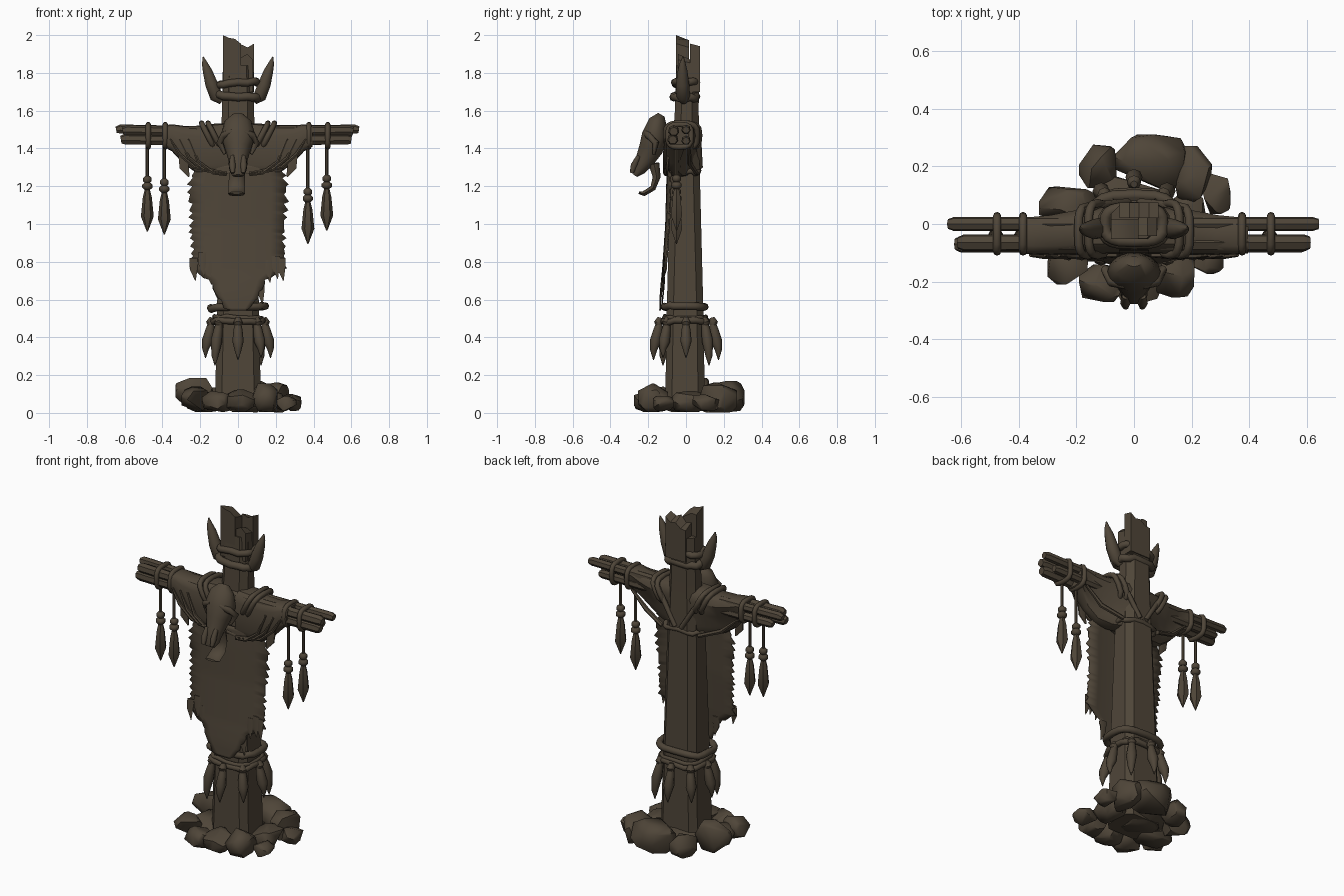
import bpy, bmesh, math, random
from mathutils import Vector

random.seed(7)
cube = bpy.data.objects.get("Cube")
if cube:
    bpy.data.objects.remove(cube, do_unlink=True)

wood = bpy.data.materials.new("dark_brown")
wood.use_nodes = True
COLOUR = (0.078, 0.060, 0.040, 1)
wood.diffuse_color = COLOUR
wood.node_tree.nodes["Principled BSDF"].inputs["Base Color"].default_value = COLOUR
X, Y, Z = Vector((1, 0, 0)), Vector((0, 1, 0)), Vector((0, 0, 1))


def finish(name, bm, angle=40):
    bmesh.ops.recalc_face_normals(bm, faces=bm.faces)
    mesh = bpy.data.meshes.new(name)
    bm.to_mesh(mesh)
    bm.free()
    mesh.shade_smooth()
    mesh.set_sharp_from_angle(angle=math.radians(angle))
    mesh.materials.append(wood)
    ob = bpy.data.objects.new(name, mesh)
    bpy.context.collection.objects.link(ob)
    return ob


def loft(name, rings, closed=False, angle=40):
    """Skin a list of equal rings; cap the ends unless closed."""
    bm = bmesh.new()
    vs = [[bm.verts.new(p) for p in r] for r in rings]
    n = len(vs[0])
    pairs = list(zip(vs, vs[1:])) + ([(vs[-1], vs[0])] if closed else [])
    for a, b in pairs:
        for i in range(n):
            j = (i + 1) % n
            bm.faces.new((a[i], a[j], b[j], b[i]))
    if not closed:
        bm.faces.new(vs[0])
        bm.faces.new(vs[-1])
    return finish(name, bm, angle)


def tube(name, path, radii, ref=Z, sides=8, closed=False, angle=50):
    """Sweep an ellipse along a path; a radius pair is (along ref, across)."""
    path = [Vector(p) for p in path]
    if not isinstance(radii, list):
        radii = [radii] * len(path)
    rings, n = [], len(path)
    for i, (p, r) in enumerate(zip(path, radii)):
        nxt = path[(i + 1) % n] if closed else path[min(i + 1, n - 1)]
        t = (nxt - path[i - 1 if closed else max(i - 1, 0)]).normalized()
        u = (ref - t * ref.dot(t)).normalized()
        v = t.cross(u)
        a, b = r if isinstance(r, tuple) else (r, r)
        rings.append([p + u * a * math.cos(k * math.tau / sides)
                      + v * b * math.sin(k * math.tau / sides) for k in range(sides)])
    return loft(name, rings, closed, angle)


def squircle(hx, hy, n=20, power=0.6):
    for k in range(n):
        c, s = math.cos(k * math.tau / n), math.sin(k * math.tau / n)
        yield (hx * math.copysign(abs(c) ** power, c), hy * math.copysign(abs(s) ** power, s))


def rope_ring(name, z, hx, hy, r, cy=0, tilt=0, wobble=0.006):
    """Rope tied around the post."""
    pts = [(x, y + cy, z + tilt * x + random.uniform(-wobble, wobble)) for x, y in squircle(hx, hy)]
    tube(name, pts, r, Z, 8, True)


def rope_loop(name, x, cy, cz, hy, hz, r, lean=0):
    """Rope tied around the cross beams."""
    pts = [(x + lean * z, cy + y, cz + z) for y, z in squircle(hy, hz, 16)]
    tube(name, pts, r, X, 8, True)


# Post: tapered column with chamfered corners
rings = []
for z, hx, hy, cy in ((.03, .122, .105, -.005), (.5, .112, .098, -.005), (1.2, .097, .08, -.005),
                      (1.6, .085, .063, .004), (1.84, .08, .06, .01)):
    c = 0.035
    prof = ((hx, c - hy), (hx, hy - c), (hx - c, hy), (c - hx, hy),
            (-hx, hy - c), (-hx, c - hy), (c - hx, -hy), (hx - c, -hy))
    rings.append([Vector((x, y + cy, z)) for x, y in prof])
loft("post", rings, angle=30)


# Split, broken planks at the top of the post
def plank(name, x0, x1, y0, y1, tops):
    n = len(tops) - 1
    front = [Vector((x0, y0, 1.7)), Vector((x1, y0, 1.7))]
    front += [Vector((x1 + (x0 - x1) * i / n, y0, t)) for i, t in enumerate(tops)]
    back = [p + Y * (y1 - y0) + (Z * random.uniform(-.03, 0) if p.z > 1.75 else Z * 0) for p in front]
    loft(name, [front, back], angle=20)


plank("front_split", -.08, .015, -.052, .016, (1.955, 1.98, 1.985, 2.0))
plank("back_split", -.05, .085, .02, .075, (1.955, 1.935, 1.95, 1.91, 1.92))
plank("side_split", .015, .08, -.042, .02, (1.87, 1.9, 1.88))

# Cross beams
for name, y, z, a, b, r in (("upper_back_beam", 0, 1.498, -.645, .64, .025),
                            ("upper_front_beam", -.065, 1.49, -.61, .61, .03),
                            ("lower_front_beam", -.07, 1.445, -.62, .6, .03),
                            ("lower_back_beam", .0, 1.44, -.58, .57, .025)):
    pts = [(a, y, z), (a + .02, y, z + .004), (-.2, y, z - .004), (.2, y, z), (b - .02, y, z + .003), (b, y, z)]
    tube(name, pts, [r * .7, r, r * .95, r, r, r * .75], Z, 7, angle=35)

# Shoulder wraps: cloth sleeves around the beams, sagging to a narrow fold
for side, s in (("left", 1), ("right", -1)):
    rings = []
    for x, top, low, y0, y1, pinch in ((.395, 1.522, 1.41, -.102, .025, 1), (.35, 1.528, 1.385, -.106, .028, .8),
                                       (.29, 1.52, 1.32, -.108, .034, .6), (.22, 1.52, 1.27, -.108, .048, .55),
                                       (.14, 1.53, 1.25, -.106, .06, .7), (.05, 1.535, 1.25, -.104, .065, 1)):
        mid, h = (top + low) / 2, (top - low) / 2
        m, d = (y0 + y1) / 2, (y1 - y0) / 2
        ring = []
        for y, z in squircle(d, h, 16, .6):
            f = 1 + (pinch - 1) * min(1, max(0, (h * .5 - z) / h))
            ring.append(Vector((s * x, y0 + (y + d) * f, mid + z)))
        rings.append(ring)
    loft(side + "_shoulder_wrap", rings, angle=35)
    # Fold cords running down to the chest rope, front and rear
    for k in range(3):
        x = .36 - .05 * k
        pts = [(s * x, -.108, 1.45), (s * (x - .05), -.112, 1.37 - .02 * k),
               (s * (x - .13), -.112, 1.30 - .015 * k), (s * .06, -.108, 1.27 - .005 * k)]
        tube(side + "_fold", pts, [.006, .01, .01, .008], Y, 6)
    tube(side + "_rear_fold", [(s * .35, .015, 1.41), (s * .25, .02, 1.32), (s * .12, .055, 1.27)],
         [.008, .014, .012], Y, 6)
    # Lashings across the shoulder
    for k, x in enumerate((.125, .16)):
        rope_loop(side + "_shoulder_rope", s * x, -.024 + .006 * (1 - k), 1.468, .09 - .006 * k, .066, .015, s * .5)
    tube(side + "_back_cord", [(s * .17, .045, 1.52), (s * .1, .068, 1.43), (s * .02, .075, 1.3)],
         .014, Y, 8)
    tube(side + "_rag", [(s * .285, -.095, 1.36), (s * .285, -.1, 1.3), (s * .26, -.1, 1.25)],
         [(.01, .035), (.008, .028), (.003, .005)], Y, 6)
rope_ring("chest_rope", 1.275, .118, .08, .014, -.012, wobble=.01)

# Ragged cloth hanging in front of the post
shape = ((1.32, .22, -.10), (1.2, .255, -.105), (1.0, .245, -.11), (.74, .245, -.128),
         (.71, .15, -.132), (.62, .115, -.14), (.53, .03, -.142))


def sample(z):
    for (z0, w0, y0), (z1, w1, y1) in zip(shape, shape[1:]):
        if z >= z1:
            f = (z0 - z) / (z0 - z1)
            return w0 + (w1 - w0) * f, y0 + (y1 - y0) * f
    return shape[-1][1:]


bm = bmesh.new()
rows, z, i = [], 1.32, 0
while z > .53:
    w, y = sample(z)
    tear = .016 if i % 2 else -.01
    ends = [-w - tear * random.uniform(-.1, 1.4), w + tear * random.uniform(-.1, 1.4)]
    inner = [w * (k / 4 - 1) * .93 for k in range(1, 8)]
    row = [bm.verts.new((x, y + .3 * min(abs(x), w) ** 2, z)) for x in [ends[0]] + inner + [ends[1]]]
    rows.append(row)
    z -= random.uniform(.008, .016) if i % 2 else random.uniform(.02, .045)
    i += 1
for a, b in zip(rows, rows[1:]):
    for k in range(8):
        bm.faces.new((a[k], a[k + 1], b[k + 1], b[k]))
cloth = finish("hanging_cloth", bm, 60)
solid = cloth.modifiers.new("thickness", 'SOLIDIFY')
solid.thickness = .008
# Torn tips along the lower hem
for x, low in ((-.235, .70), (-.19, .73), (-.15, .68), (.16, .69), (.2, .71), (.23, .70), (-.115, .6), (.12, .58)):
    tube("cloth_tatter", [(x, -.115, low + .12), (x, -.12, low + .06), (x + .01, -.125, low)],
         [(.022, .004), (.02, .004), (.002, .002)], X, 4)

# Animal skull on the chest
tube("skull", [(0, -.13, 1.578), (0, -.15, 1.545), (0, -.165, 1.47), (0, -.185, 1.40),
               (0, -.222, 1.33), (0, -.25, 1.285), (0, -.268, 1.255)],
     [(.03, .02), (.07, .048), (.092, .07), (.07, .066), (.048, .05), (.046, .034), (.03, .012)], X, 14)
tube("skull_jaw", [(0, -.17, 1.32), (-.005, -.155, 1.25), (-.008, -.175, 1.19), (-.008, -.225, 1.16), (-.008, -.25, 1.165)],
     [(.035, .03), (.042, .022), (.045, .016), (.045, .014), (.035, .006)], X, 10)
for s in (1, -1):
    tube("skull_brow", [(s * .03, -.215, 1.49), (s * .075, -.2, 1.47), (s * .097, -.16, 1.43), (s * .07, -.17, 1.37)],
         [.012, .02, .018, .008], Y, 8)
    tube("skull_nose_ridge", [(s * .03, -.25, 1.36), (s * .03, -.275, 1.31), (s * .028, -.288, 1.27)],
         [.012, .018, .01], X, 8)

# Head ropes and horns
rope_ring("lower_head_rope", 1.675, .105, .06, .022, -.006, -.06)
rope_ring("upper_head_rope", 1.745, .1, .058, .02, -.002, .05)
for s in (1, -1):
    tube("horn", [(s * .085, -.012, 1.65), (s * .115, -.014, 1.675), (s * .14, -.018, 1.74),
                  (s * .162, -.018, 1.81), (s * .176, -.018, 1.85), (s * .184, -.015, 1.885)],
         [.02, .036, .035, .026, .016, .003], Y, 10)

# Feather pendants tied to the beams
for x, low in ((-.48, .96), (-.39, .945), (.37, .895), (.47, .965)):
    rope_loop("beam_tie", x + .005, -.034, 1.467, .062, .06, .014)
    y, top = -.05, low + .24
    tube("pendant_cord", [(x, y, 1.41), (x, y, top + .02)], .009, X, 6)
    for z, r in ((top + .035, .023), (top, .027)):
        tube("pendant_bead", [(x, y, z + .02), (x, y, z + .008), (x, y, z - .008), (x, y, z - .02)],
             [r * .5, r, r, r * .5], X, 8)
    tube("pendant_blade", [(x, y, top - .01), (x, y, top - .06), (x, y, low + .08), (x, y, low)],
         [.012, .024, .034, .003], X, 6)

# Lower ropes with hanging claws
rope_ring("ankle_rope", .56, .145, .108, .02, -.008, .05)
rope_ring("claw_rope", .485, .132, .115, .017, -.005)
rope_ring("claw_rope_upper", .505, .125, .11, .012, -.005, -.04)
for k in range(8):
    a = k * math.tau / 8 - math.pi / 2
    d = Vector((math.cos(a), math.sin(a), 0))
    side = Vector((-d.y, d.x, 0))
    low = (.28, .29, .29, .25)[k % 4]
    base = d * .138
    tube("claw", [base + Z * .49, base + d * .01 + Z * .44, base + d * .024 + Z * .38,
                  base + d * .034 + Z * (low + .05), base + d * .034 + Z * low],
         [.014, .024, .03, .018, .002], side, 8)
    tube("claw_knot", [base + Z * .505, base + d * .006 + Z * .48, base + d * .006 + Z * .455],
         [.012, .025, .014], side, 8)


# Rocks piled round and under the foot
def rock(x, y, z, sx, sy, sz):
    bm = bmesh.new()
    for _ in range(28):
        v = Vector([random.gauss(0, 1) for _ in range(3)]).normalized() * 1.2
        c = [max(-1, min(1, t)) for t in v]
        bm.verts.new((x + c[0] * sx, y + c[1] * sy, max(.003, z + c[2] * sz)))
    out = bmesh.ops.convex_hull(bm, input=bm.verts)
    loose = list({g for g in out["geom_interior"] if isinstance(g, bmesh.types.BMVert)})
    bmesh.ops.delete(bm, geom=loose, context='VERTS')
    finish("rock", bm, 45)


for spec in ((-.125, .2, .07, .065, .075, .065), (.06, .215, .085, .125, .095, .085),
             (.205, .17, .08, .065, .1, .08), (.285, .105, .055, .05, .07, .045),
             (-.23, .07, .1, .1, .06, .085), (-.23, -.145, .075, .07, .065, .065),
             (-.11, -.205, .06, .08, .065, .055), (.01, -.195, .065, .08, .08, .06),
             (.14, -.175, .08, .07, .08, .075), (.25, -.12, .05, .06, .055, .04),
             (-.17, -.04, .06, .1, .1, .055), (.17, .02, .06, .08, .1, .055),
             (-.03, .04, .06, .13, .13, .04)):
    rock(*spec)
